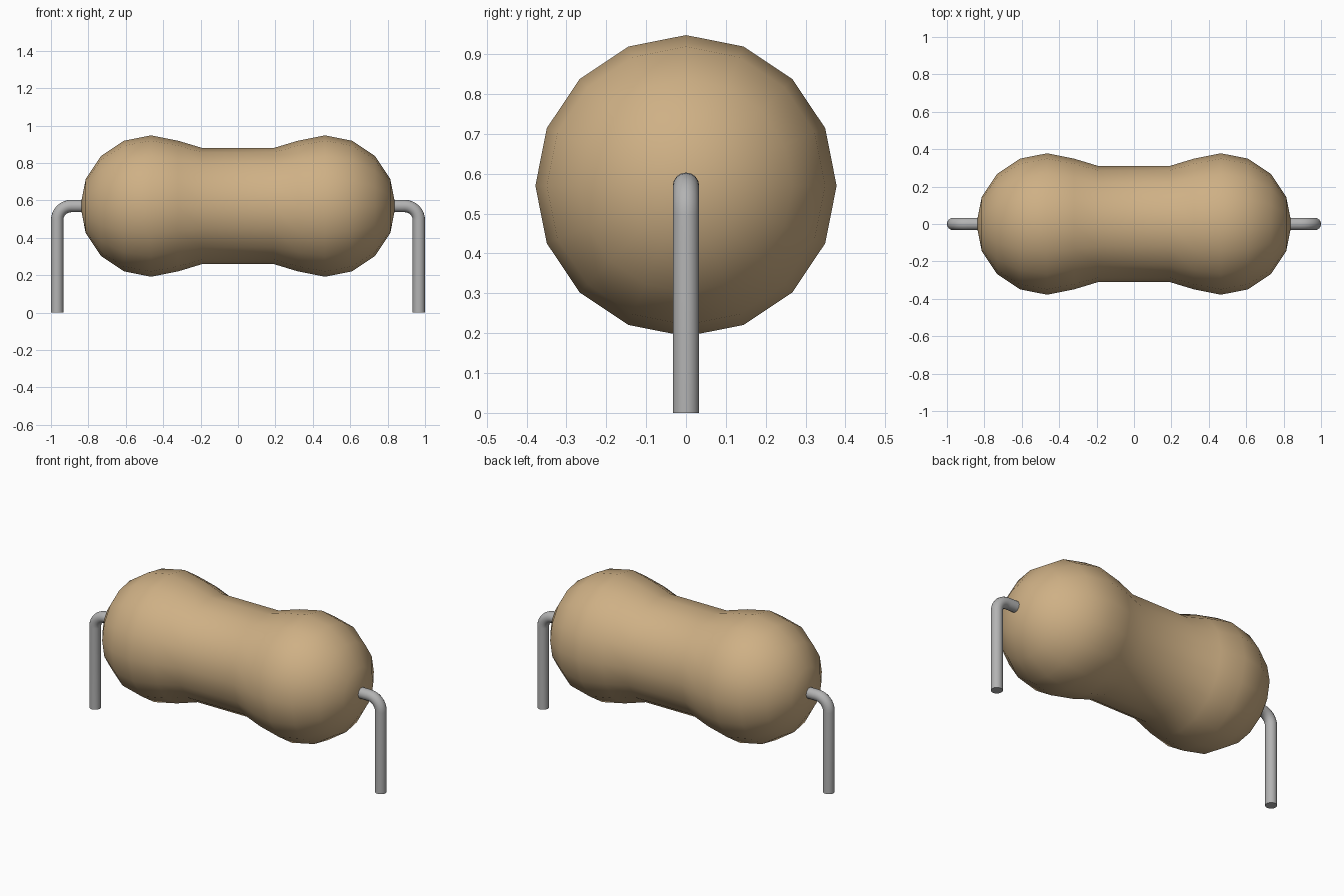
import bpy, bmesh, math
from mathutils import Matrix, Vector

if "Cube" in bpy.data.objects:
    bpy.data.objects.remove(bpy.data.objects["Cube"], do_unlink=True)

AXIS_Z = 0.57      # height of the body's long axis
BULB_X = 0.465     # centre of each rounded end
BULB_R = 0.378
WIRE_R = 0.033
SIDES = 16


def make_material(name, rgb):
    mat = bpy.data.materials.new(name)
    mat.use_nodes = True
    colour = (*rgb, 1.0)
    mat.diffuse_color = colour
    mat.node_tree.nodes["Principled BSDF"].inputs["Base Color"].default_value = colour
    return mat


def add_object(name, mesh, mat):
    mesh.materials.clear()
    mesh.materials.append(mat)
    obj = bpy.data.objects.new(name, mesh)
    bpy.context.collection.objects.link(obj)
    bpy.ops.object.select_all(action='DESELECT')
    obj.select_set(True)
    bpy.context.view_layer.objects.active = obj
    bpy.ops.object.shade_smooth_by_angle(angle=math.radians(35))
    return obj


tan = make_material("tan_ceramic", (0.62, 0.435, 0.235))
grey = make_material("grey_metal", (0.45, 0.45, 0.45))

# Body: half profile (x, radius) of bulb and waist, mirrored and turned about x
half = []
for i in range(6):
    a = i * math.tau / SIDES
    half.append((-BULB_X - BULB_R * math.cos(a), BULB_R * math.sin(a)))
half.append((-0.19, 0.31))
profile = half + [(-x, r) for x, r in reversed(half)]

bm = bmesh.new()
verts = [bm.verts.new((x, 0, r)) for x, r in profile]
edges = [bm.edges.new(pair) for pair in zip(verts, verts[1:])]
bmesh.ops.spin(bm, geom=verts + edges, cent=(0, 0, 0), axis=(1, 0, 0),
               angle=math.tau, steps=SIDES, use_merge=True)
bmesh.ops.remove_doubles(bm, verts=bm.verts, dist=0.0005)
bmesh.ops.recalc_face_normals(bm, faces=bm.faces)
bmesh.ops.translate(bm, verts=bm.verts, vec=(0, 0, AXIS_Z))
mesh = bpy.data.meshes.new("body")
bm.to_mesh(mesh)
bm.free()
add_object("body", mesh, tan)

# Leads: a round wire swept out of the body, round a bend and down
BEND = 0.075
LEG_X = 1 - WIRE_R


def add_lead(name, side):
    path = [(0.78, AXIS_Z)]
    for i in range(9):
        a = math.radians(90 - i * 90 / 8)
        path.append((LEG_X - BEND + BEND * math.cos(a),
                     AXIS_Z - BEND + BEND * math.sin(a)))
    path.append((LEG_X, 0))
    bm = bmesh.new()
    rings = []
    for i, (x, z) in enumerate(path):
        a, b = path[max(i - 1, 0)], path[min(i + 1, len(path) - 1)]
        if i == 1:                      # keep the straight runs true
            a, b = (0, 0), (1, 0)
        elif i == len(path) - 2:
            a, b = (0, 1), (0, 0)
        across = Vector((-(b[1] - a[1]), 0, b[0] - a[0])).normalized()
        ring = []
        for k in range(SIDES):
            t = k * math.tau / SIDES
            offset = across * math.cos(t) + Vector((0, 1, 0)) * math.sin(t)
            ring.append(bm.verts.new(Vector((x, 0, z)) + offset * WIRE_R))
        rings.append(ring)
    for r0, r1 in zip(rings, rings[1:]):
        for k in range(SIDES):
            n = (k + 1) % SIDES
            bm.faces.new((r0[k], r0[n], r1[n], r1[k]))
    bm.faces.new(rings[0])
    bm.faces.new(rings[-1])
    bm.transform(Matrix.Diagonal((side, 1, 1, 1)))
    bmesh.ops.recalc_face_normals(bm, faces=bm.faces)
    mesh = bpy.data.meshes.new(name)
    bm.to_mesh(mesh)
    bm.free()
    add_object(name, mesh, grey)


add_lead("left_lead", 1)
add_lead("right_lead", -1)
